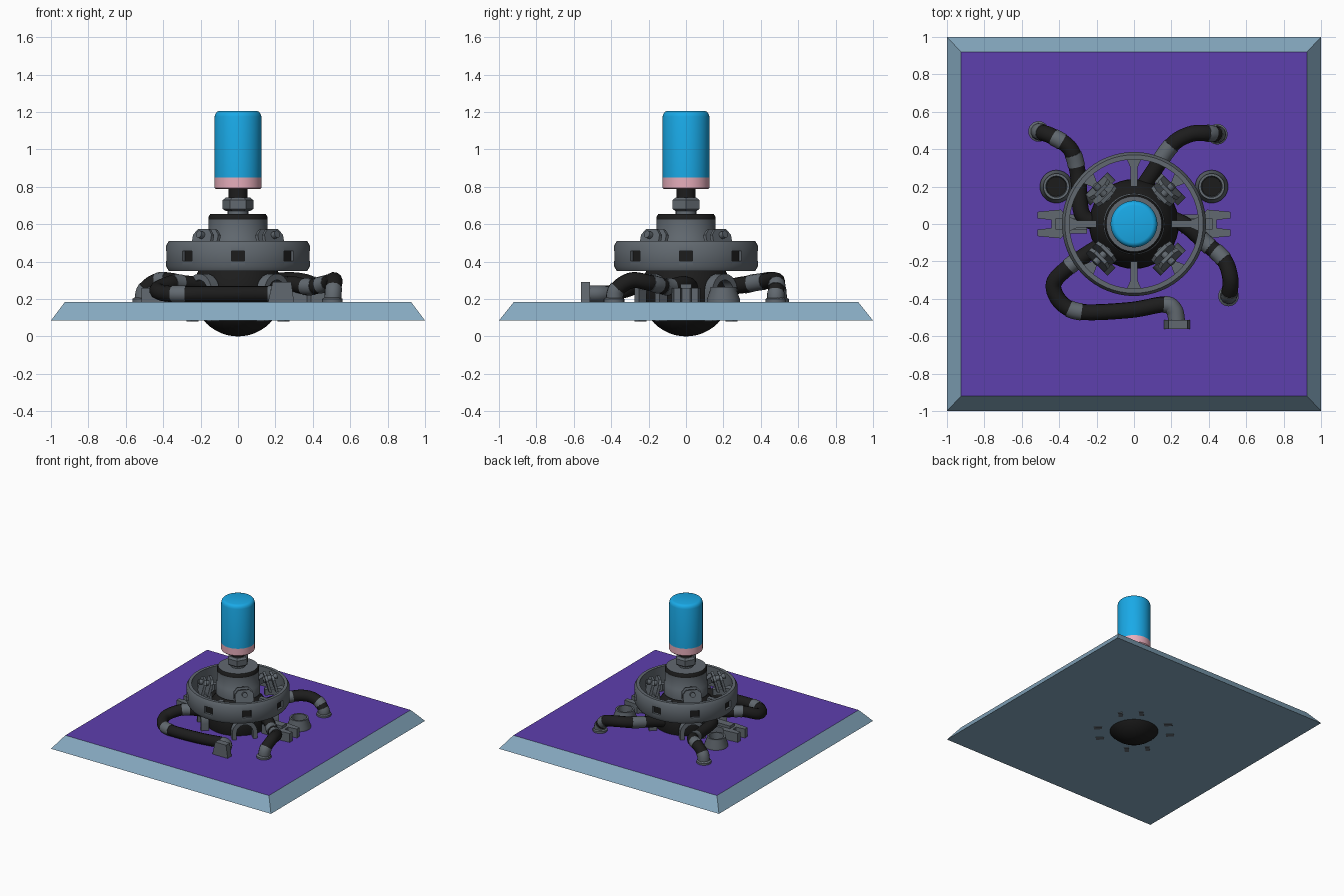
import bpy, bmesh
from math import sin, cos, pi, radians
from mathutils import Vector, Matrix

if "Cube" in bpy.data.objects:
    bpy.data.objects.remove(bpy.data.objects["Cube"])


def mat(name, c):
    m = bpy.data.materials.new(name)
    m.diffuse_color = (*c, 1)
    m.use_nodes = True
    m.node_tree.nodes["Principled BSDF"].inputs["Base Color"].default_value = m.diffuse_color
    return m


STEEL = mat("steel_blue", (.24, .40, .53))
PURPLE = mat("purple", (.11, .05, .42))
GREY = mat("gunmetal", (.12, .14, .16))
DARK = mat("black_rubber", (.012, .012, .012))
BLUE = mat("bright_blue", (.01, .40, .80))
PINK = mat("pale_pink", (.80, .42, .50))


def finish(name, bm, material, smooth=True, matrix=None):
    if matrix:
        bm.transform(matrix)
    bmesh.ops.recalc_face_normals(bm, faces=bm.faces)
    me = bpy.data.meshes.new(name)
    bm.to_mesh(me)
    bm.free()
    ob = bpy.data.objects.new(name, me)
    bpy.context.collection.objects.link(ob)
    me.materials.append(material)
    if smooth:
        bpy.ops.object.select_all(action='DESELECT')
        ob.select_set(True)
        bpy.context.view_layer.objects.active = ob
        bpy.ops.object.shade_smooth_by_angle(angle=radians(35))
    return ob


def lathe(name, profile, material, n=48, at=(0, 0, 0), closed=False, smooth=True):
    """Turn (radius, z) points around z."""
    bm = bmesh.new()
    vs = [bm.verts.new((r, 0, z)) for r, z in profile]
    es = [bm.edges.new(p) for p in zip(vs, vs[1:])]
    if closed:
        es.append(bm.edges.new((vs[-1], vs[0])))
    bmesh.ops.spin(bm, geom=vs + es, cent=(0, 0, 0), axis=(0, 0, 1), angle=2 * pi, steps=n)
    bmesh.ops.remove_doubles(bm, verts=bm.verts, dist=1e-5)
    return finish(name, bm, material, smooth, Matrix.Translation(at))


def prism(name, outline, depth, material, matrix=None):
    """Extrude an xy outline from z = 0 to depth."""
    bm = bmesh.new()
    f = bm.faces.new([bm.verts.new((x, y, 0)) for x, y in outline])
    ext = bmesh.ops.extrude_face_region(bm, geom=[f])
    bmesh.ops.translate(bm, vec=(0, 0, depth), verts=[v for v in ext['geom'] if isinstance(v, bmesh.types.BMVert)])
    return finish(name, bm, material, True, matrix)


def turn(a):
    return Matrix.Rotation(a, 4, 'Z')


# local x -> tangent, y -> up, z -> outward, standing at radius r and height z
def facing(a, r, z, tilt=0):
    axes = Matrix(((0, 0, 1, 0), (1, 0, 0, 0), (0, 1, 0, 0), (0, 0, 0, 1)))
    return turn(a) @ Matrix.Translation((r, 0, z)) @ Matrix.Rotation(tilt, 4, 'Y') @ axes


# base plate with purple top
bm = bmesh.new()
bmesh.ops.create_cube(bm, size=2, matrix=Matrix.Translation((0, 0, .135)) @ Matrix.Diagonal((1, 1, .05, 1)))
for v in bm.verts:
    if v.co.z > .135:
        v.co.x *= .925
        v.co.y *= .92
plate = finish("base_plate", bm, STEEL, smooth=False)
plate.data.materials.append(PURPLE)
for p in plate.data.polygons:
    if p.normal.z > .9:
        p.material_index = 1

# ball core
bm = bmesh.new()
bmesh.ops.create_uvsphere(bm, u_segments=40, v_segments=24, radius=.24, matrix=Matrix.Translation((0, 0, .24)))
finish("ball_core", bm, DARK)

# central column, nut and capped cylinder
lathe("collar", [(0, .44), (.165, .44), (.165, .52), (.158, .53), (.158, .625)], GREY)
lathe("collar_band", [(.158, .625), (.158, .64), (.148, .655)], DARK)
lathe("collar_top", [(.148, .655), (0, .655)], GREY)
lathe("neck", [(0, .64), (.055, .64), (.055, .68), (0, .68)], GREY, 24)
lathe("hex_nut", [(0, .67), (.065, .67), (.083, .682), (.083, .728), (.065, .742), (0, .742)], GREY, 6, smooth=False)
lathe("threaded_stem", [(0, .73), (.05, .73), (.05, .80), (0, .80)], DARK, 24)
lathe("pink_cuff", [(0, .787), (.117, .787), (.125, .794), (.125, .85), (0, .85)], PINK)
lathe("blue_cylinder", [(0, .85), (.125, .85), (.125, 1.175), (.121, 1.19), (.112, 1.201), (.1, 1.205), (0, 1.205)], BLUE)

# chamfered ring with eight recessed windows
ring = lathe("outer_ring", [(.345, .35), (.37, .35), (.385, .375), (.385, .485), (.37, .51), (.345, .51)],
             GREY, 64, closed=True)
bm = bmesh.new()
for k in range(8):
    bmesh.ops.create_cube(bm, size=1, matrix=turn(k * pi / 4) @ Matrix.Translation((.39, 0, .43))
                          @ Matrix.Diagonal((.05, .07, .055, 1)))
cutter = finish("window_cutter", bm, DARK, False)
cutter.hide_render = True
cutter.hide_viewport = True
cut = ring.modifiers.new("windows", 'BOOLEAN')
cut.object = cutter
cut.solver = 'EXACT'
for k in range(8):
    a = k * pi / 4
    box = [(-.034, -.027), (.034, -.027), (.034, .027), (-.034, .027)]
    prism("window_panel", box, .006, DARK, facing(a, .361, .43))
    # spokes from core to ring
    prism("ring_spoke", [(.20, -.018), (.30, -.018), (.35, -.04), (.35, .04), (.30, .018), (.20, .018)],
          .05, GREY, turn(a) @ Matrix.Translation((0, 0, .40)))

# diagonal arches with feet through the plate, and upper clevis plates
arc = [i * pi / 12 for i in range(13)]
arch = ([(.095, -.16)] + [(.095 * cos(t), .095 * sin(t)) for t in arc] + [(-.095, -.16), (-.062, -.16)]
        + [(-.062 * cos(t), .062 * sin(t)) for t in arc] + [(.062, -.16)])
clevis = [(-.07, -.08), (.07, -.08), (.07, .02), (.04, .05), (-.04, .05), (-.07, .02)]
for k in range(4):
    a = pi / 4 + k * pi / 2
    prism("support_arch", arch, .06, GREY, facing(a, .235, .24))
    for r in (.205, .255):
        prism("clevis_plate", clevis, .02, GREY, facing(a, r, .52, -.25))
    prism("clevis_pin", [(.02 * cos(t * pi / 6), .02 * sin(t * pi / 6)) for t in range(12)], .11,
          GREY, facing(a, .19, .52, -.25))

# mirrored side forks and cups
half = [(.25, .05), (.37, .05), (.39, .077), (.515, .065), (.515, .03), (.44, .022)]
for s in (-1, 1):
    fork = [(s * x, y) for x, y in half] + [(s * x, -y) for x, y in reversed(half)]
    prism("side_fork", fork, .075, GREY, Matrix.Translation((0, 0, .183)))
    rib = [(s * .25, -.03), (s * .42, -.03), (s * .42, .03), (s * .25, .03)]
    prism("fork_rib", rib, .025, GREY, Matrix.Translation((0, 0, .255)))
    lathe("cup", [(.088, .18), (.088, .20), (.07, .25), (.07, .265), (.056, .265), (.052, .19), (.052, .18)],
          GREY, 32, (s * .415, .2, 0))
    lathe("cup_inside", [(.052, .20), (0, .20)], DARK, 32, (s * .415, .2, 0))


def path(pts, per=8):
    """Smooth Catmull-Rom path through the points."""
    p = [Vector(q) for q in pts]
    p = [2 * p[0] - p[1]] + p + [2 * p[-1] - p[-2]]
    out = []
    for a, b, c, d in zip(p, p[1:], p[2:], p[3:]):
        for i in range(per):
            t = i / per
            out.append(.5 * (2 * b + (c - a) * t + (2 * a - 5 * b + 4 * c - d) * t * t
                             + (3 * b - a - 3 * c + d) * t ** 3))
    return out + [p[-2]]


def tube(name, pts, r, material):
    cu = bpy.data.curves.new(name, 'CURVE')
    cu.dimensions = '3D'
    cu.bevel_depth = r
    cu.bevel_resolution = 4
    cu.use_fill_caps = True
    sp = cu.splines.new('POLY')
    sp.points.add(len(pts) - 1)
    for q, v in zip(sp.points, pts):
        q.co = (*v, 1)
    cu.materials.append(material)
    bpy.context.collection.objects.link(bpy.data.objects.new(name, cu))


# hoses: path, and where the grey bands start (in path segments)
hoses = {
    "back_left": ([(-.2, .0, .27), (-.28, .06, .28), (-.30, .27, .27), (-.34, .40, .295), (-.43, .465, .295),
                   (-.495, .49, .25), (-.51, .495, .18)], (2.3, 3.6)),
    "back_right": ([(.03, .17, .25), (.09, .26, .27), (.20, .42, .295), (.30, .48, .30), (.39, .485, .28),
                    (.44, .48, .23), (.445, .48, .18)], (1.5, 4)),
    "front_right": ([(.2, .03, .26), (.28, -.01, .28), (.38, -.10, .265), (.48, -.19, .285), (.515, -.29, .30),
                     (.51, -.37, .25), (.505, -.385, .18)], (1.8, 2.6)),
    "front_left": ([(-.15, -.1, .27), (-.25, -.16, .28), (-.35, -.23, .285), (-.43, -.32, .25), (-.39, -.42, .23),
                    (-.28, -.47, .227), (-.02, -.46, .227), (.16, -.43, .227), (.215, -.46, .227),
                    (.23, -.53, .227)], (1.6, 4.5)),
}
for name, (pts, bands) in hoses.items():
    line = path(pts)
    tube(name + "_hose", line, .043, DARK)
    for b in bands:
        i = int(b * 8)
        tube(name + "_hose_band", line[i:i + 5], .046, GREY)
    if name == "front_left":
        tube("front_left_elbow", line[-17:], .045, GREY)
    else:
        tube(name + "_hose_end", line[-10:], .046, GREY)
        x, y, _ = pts[-1]
        lathe(name + "_hose_foot", [(.055, .18), (.055, .20), (.04, .21)], GREY, 24, (x, y, 0))

# wall block where the front hose ends
prism("hose_end_block", [(.16, .18), (.30, .18), (.285, .29), (.185, .29)], .05, GREY,
      Matrix.Translation((0, -.512, 0)) @ Matrix.Rotation(pi / 2, 4, 'X'))
